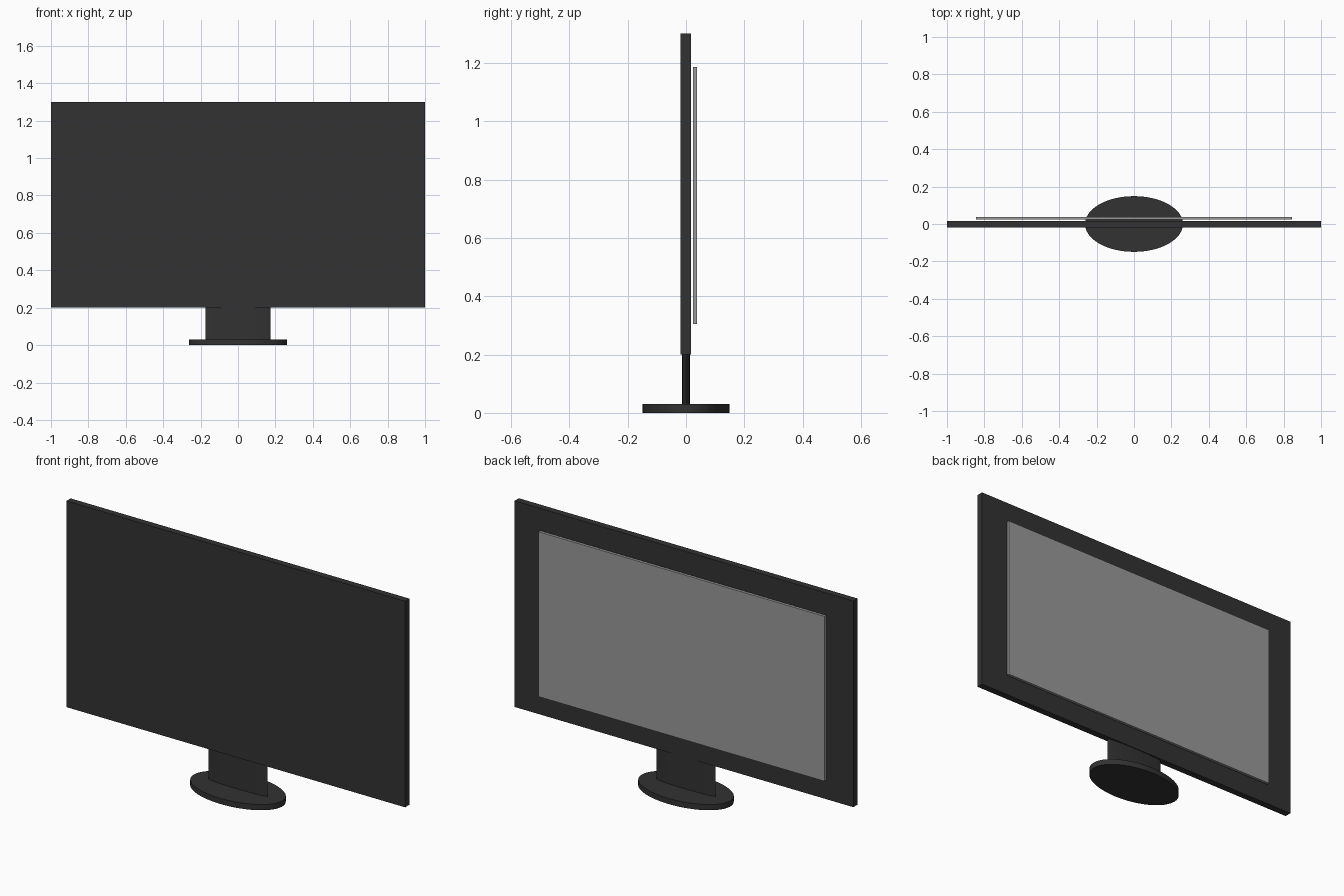
import bpy

if "Cube" in bpy.data.objects:
    bpy.data.objects.remove(bpy.data.objects["Cube"])


def material(name, v):
    m = bpy.data.materials.new(name)
    m.diffuse_color = (v, v, v, 1)
    m.use_nodes = True
    m.node_tree.nodes["Principled BSDF"].inputs["Base Color"].default_value = m.diffuse_color
    return m


dark = material("dark_plastic", 0.032)
grey = material("screen_grey", 0.32)


def finish(name, size, mat):
    ob = bpy.context.object
    ob.name = name
    ob.scale = size
    bpy.ops.object.transform_apply(location=False, rotation=False, scale=True)
    ob.data.materials.append(mat)
    return ob


def box(name, size, loc, mat):
    bpy.ops.mesh.primitive_cube_add(size=1, location=loc)
    return finish(name, size, mat)


def oval(name, rx, ry, z0, z1, mat):
    bpy.ops.mesh.primitive_cylinder_add(vertices=48, radius=1, depth=1,
                                        location=(0, 0, (z0 + z1) / 2))
    finish(name, (rx, ry, z1 - z0), mat)
    bpy.ops.object.shade_smooth_by_angle()


# Panel housing and the thin screen floating just off its +y face
box("housing", (2, 0.036, 1.1), (0, -0.001, 0.75), dark)
box("screen", (1.69, 0.015, 0.88), (0, 0.031, 0.745), grey)

# Oval neck and oval foot
oval("neck", 0.173, 0.013, 0.02, 0.21, dark)
oval("foot", 0.262, 0.149, 0, 0.03, dark)
